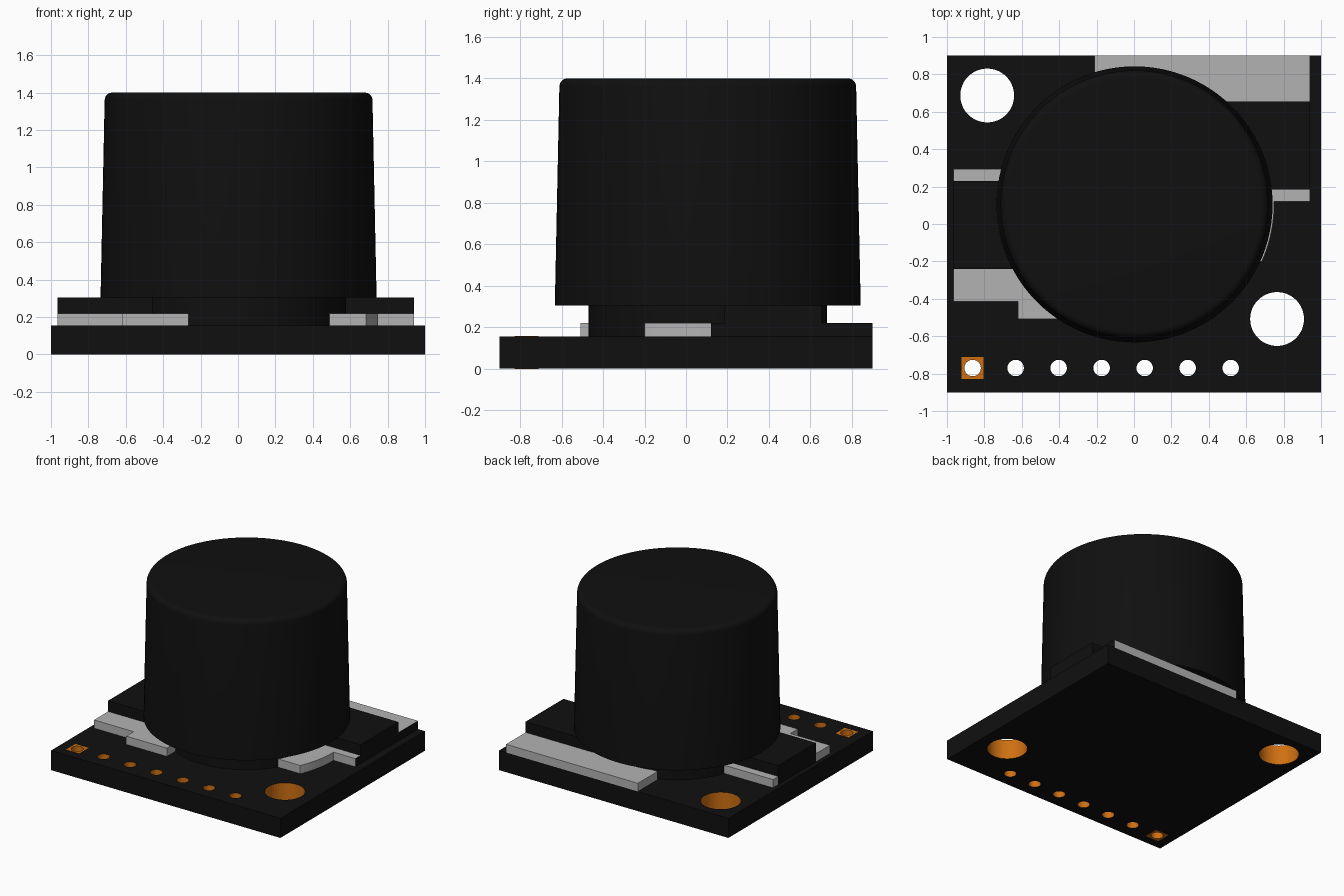
import bpy, bmesh, math
from mathutils import Matrix

cube = bpy.data.objects.get("Cube")
if cube:
    bpy.data.objects.remove(cube, do_unlink=True)


def material(name, rgb):
    m = bpy.data.materials.new(name)
    m.use_nodes = True
    m.diffuse_color = (*rgb, 1)
    m.node_tree.nodes["Principled BSDF"].inputs["Base Color"].default_value = (*rgb, 1)
    return m


BLACK = material("black", (0.005, 0.005, 0.005))
SILVER = material("silver", (0.45, 0.45, 0.45))
COPPER = material("copper", (0.62, 0.16, 0.006))

TOP = 0.155       # board surface
LEAD_TOP = 0.22   # top of metal leads
FOOT_TOP = 0.305  # top of plastic feet
CENTRE = (0.003, 0.105)


def finish(name, bm, *mats):
    bmesh.ops.recalc_face_normals(bm, faces=bm.faces)
    mesh = bpy.data.meshes.new(name)
    bm.to_mesh(mesh)
    bm.free()
    obj = bpy.data.objects.new(name, mesh)
    bpy.context.collection.objects.link(obj)
    for m in mats:
        mesh.materials.append(m)
    return obj


def prism(name, points, z0, z1, *mats):
    bm = bmesh.new()
    face = bm.faces.new([bm.verts.new((x, y, z0)) for x, y in points])
    ext = bmesh.ops.extrude_face_region(bm, geom=[face])
    for v in ext["geom"]:
        if isinstance(v, bmesh.types.BMVert):
            v.co.z = z1
    return finish(name, bm, *mats)


def block(name, x0, x1, y0, y1, z0, z1, *mats):
    return prism(name, [(x0, y0), (x1, y0), (x1, y1), (x0, y1)], z0, z1, *mats)


def select_only(obj):
    bpy.ops.object.select_all(action="DESELECT")
    obj.select_set(True)
    bpy.context.view_layer.objects.active = obj


# Drill cutters: two mounting holes and a row of seven pin holes
PIN_Y = -0.77
pins = [-0.863 + 0.23 * i for i in range(7)]
holes = [(-0.785, 0.687, 0.144), (0.765, -0.508, 0.144)] + [(x, PIN_Y, 0.044) for x in pins]
bm = bmesh.new()
for x, y, r in holes:
    bmesh.ops.create_cone(bm, cap_ends=True, segments=48, radius1=r, radius2=r,
                          depth=1, matrix=Matrix.Translation((x, y, 0)))
drills = finish("drill_cutters", bm, COPPER)
drills.hide_render = True


def drill(obj):
    mod = obj.modifiers.new("drill", "BOOLEAN")
    mod.operation = "DIFFERENCE"
    mod.solver = "EXACT"
    mod.object = drills
    select_only(obj)
    bpy.ops.object.modifier_apply(modifier=mod.name)


# Circuit board with copper hole walls
board = block("circuit_board", -1, 1, -0.9, 0.9, 0, TOP, BLACK, COPPER)
drill(board)
for p in board.data.polygons:
    c = p.center
    inside = abs(c.x) < 0.99 and abs(c.y) < 0.89
    p.material_index = int(abs(p.normal.z) < 0.5 and inside)

# Square pads around the first pin hole
for name, z in (("top_pin_pad", TOP), ("bottom_pin_pad", -0.001)):
    drill(block(name, pins[0] - 0.058, pins[0] + 0.058, PIN_Y - 0.058, PIN_Y + 0.058,
                z, z + 0.001, COPPER))
bpy.data.objects.remove(drills, do_unlink=True)

# Buzzer body: narrow base, tapered cap with a rounded rim
profile = [(0, TOP), (0.575, TOP), (0.575, FOOT_TOP), (0.738, FOOT_TOP)]
for i in range(7):
    a = math.radians(90 * i / 6)
    profile.append((0.676 + 0.04 * math.cos(a), 1.36 + 0.04 * math.sin(a)))
profile.append((0, 1.4))
bm = bmesh.new()
verts = [bm.verts.new((CENTRE[0] + r, CENTRE[1], z)) for r, z in profile]
edges = [bm.edges.new(pair) for pair in zip(verts, verts[1:])]
bmesh.ops.spin(bm, geom=verts + edges, cent=(*CENTRE, 0), axis=(0, 0, 1),
               angle=math.tau, steps=96)
bmesh.ops.remove_doubles(bm, verts=bm.verts, dist=0.0005)
body = finish("buzzer_body", bm, BLACK)
select_only(body)
bpy.ops.object.shade_smooth_by_angle(angle=math.radians(35))

# Plastic feet either side of the base
block("right_foot", -0.965, -0.3, -0.24, 0.23, TOP, FOOT_TOP, BLACK)
block("left_foot", 0.3, 0.94, 0.185, 0.655, TOP, FOOT_TOP, BLACK)

# Metal leads
block("right_back_lead", -0.965, -0.4, 0.23, 0.295, TOP, LEAD_TOP, SILVER)
prism("right_front_lead",
      [(-0.965, -0.24), (-0.965, -0.415), (-0.62, -0.415), (-0.62, -0.508),
       (-0.265, -0.508), (-0.265, -0.24)], TOP, LEAD_TOP, SILVER)
back = block("back_lead", -0.21, 0.94, 0.655, 0.9, TOP, LEAD_TOP, SILVER, BLACK)
arc = [math.radians(-24.2 + 25.4 * i / 10) for i in range(11)]
curve = [(CENTRE[0] + 0.746 * math.cos(a), CENTRE[1] + 0.746 * math.sin(a)) for a in arc]
left = prism("left_lead",
             [(0.3, 0.185), (0.3, -0.2)] + curve + [(0.94, 0.12), (0.94, 0.185)],
             TOP, LEAD_TOP, SILVER, BLACK)

# Outer ends of the left-hand leads are black
for obj in (back, left):
    for p in obj.data.polygons:
        p.material_index = int(p.normal.x > 0.9 and p.center.x > 0.93)
